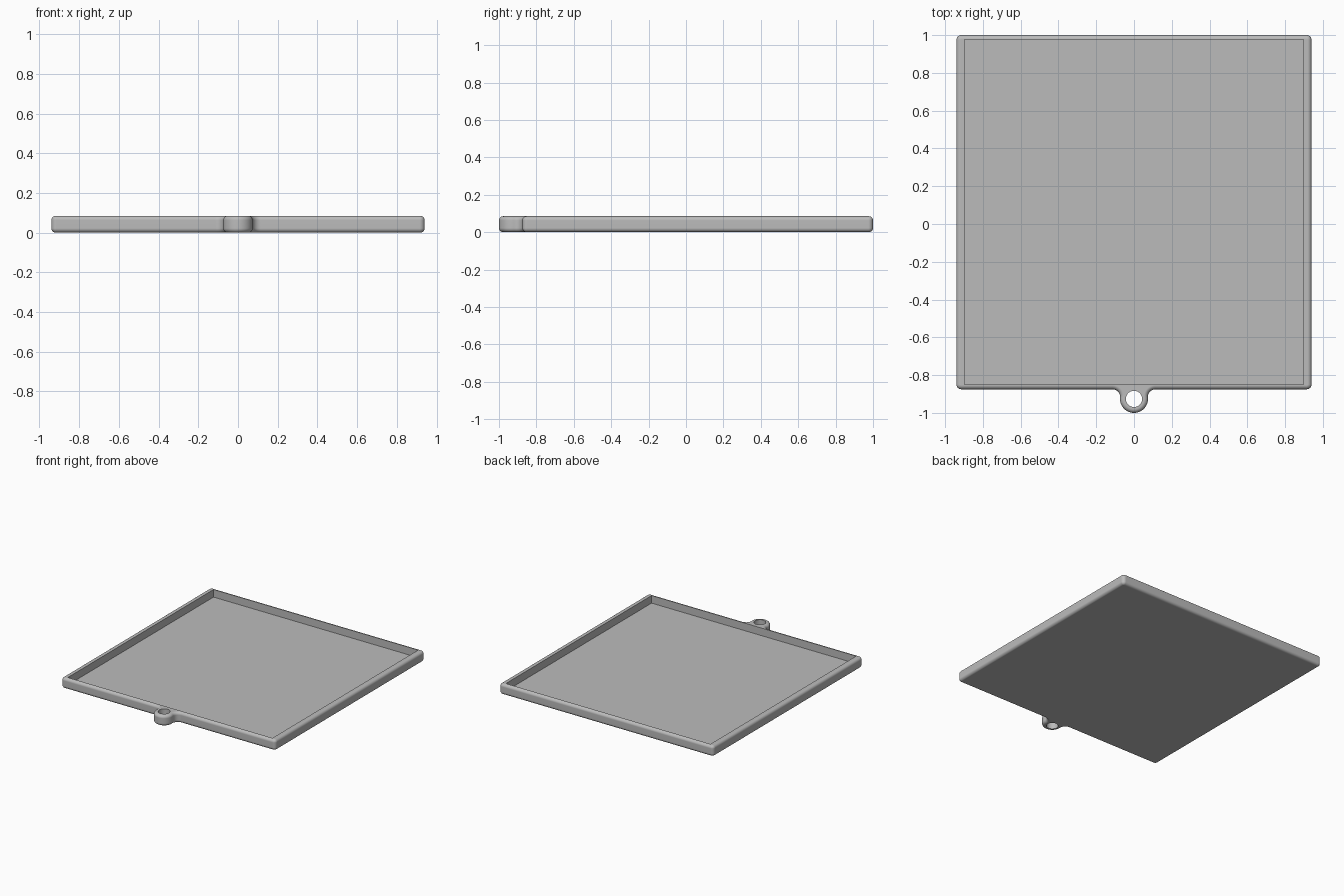
import bpy
import bmesh
from math import sin, cos, pi, atan2, sqrt

cube = bpy.data.objects.get("Cube")
if cube:
    bpy.data.objects.remove(cube, do_unlink=True)

HALF_X, FRONT, BACK, HEIGHT = 0.94, -0.875, 1.0, 0.085
FLOOR = 0.025
CORNER, EDGE = 0.025, 0.022
LOOP_Y, LOOP_R, HOLE_R, FILLET = -0.926, 0.074, 0.043, 0.04

grey = bpy.data.materials.new("light grey")
grey.use_nodes = True
colour = (0.5, 0.5, 0.5, 1)
grey.diffuse_color = colour
grey.node_tree.nodes["Principled BSDF"].inputs["Base Color"].default_value = colour


def arc(cx, cy, r, start, end, steps):
    angles = [start + (end - start) * i / steps for i in range(steps + 1)]
    return [(cx + r * cos(a), cy + r * sin(a)) for a in angles]


def outline(inset):
    """Tray outline with the filleted hanging loop, moved inward by inset."""
    fy = FRONT - FILLET
    fx = sqrt((LOOP_R + FILLET) ** 2 - (fy - LOOP_Y) ** 2)
    a = atan2(fy - LOOP_Y, fx)
    pts = arc(0, LOOP_Y, LOOP_R - inset, pi - a, 2 * pi + a, 40)
    pts += arc(fx, fy, FILLET + inset, pi + a, pi / 2, 12)[1:]
    x, y0, y1 = HALF_X - CORNER, FRONT + CORNER, BACK - CORNER
    for i, (cx, cy) in enumerate([(x, y0), (x, y1), (-x, y1), (-x, y0)]):
        start = (i - 1) * pi / 2
        pts += arc(cx, cy, CORNER - inset, start, start + pi / 2, 6)
    pts += arc(-fx, fy, FILLET + inset, pi / 2, -a, 12)[:-1]
    return pts


def finish(bm, name):
    bmesh.ops.recalc_face_normals(bm, faces=bm.faces)
    mesh = bpy.data.meshes.new(name)
    bm.to_mesh(mesh)
    bm.free()
    mesh.materials.append(grey)
    obj = bpy.data.objects.new(name, mesh)
    bpy.context.collection.objects.link(obj)
    return obj


# Tray body: stacked outlines with rounded upper and lower edges
steps = 6
quarter = [(EDGE * (1 - sin(i * pi / 2 / steps)), EDGE * (1 - cos(i * pi / 2 / steps)))
           for i in range(steps + 1)]
levels = quarter + [(d, HEIGHT - z) for d, z in reversed(quarter)]
bm = bmesh.new()
rings = [[bm.verts.new((x, y, z)) for x, y in outline(d)] for d, z in levels]
for low, high in zip(rings, rings[1:]):
    for i in range(len(low)):
        j = (i + 1) % len(low)
        bm.faces.new((low[i], low[j], high[j], high[i]))
bm.faces.new(rings[0][::-1])
bm.faces.new(rings[-1])
tray = finish(bm, "tray")

# Cutter for the recess
bm = bmesh.new()
bmesh.ops.create_cube(bm, size=1)
in_front, in_back = -0.851, 0.976
for v in bm.verts:
    v.co.x *= 2 * 0.898
    v.co.y = in_back if v.co.y > 0 else in_front
    v.co.z = 0.2 if v.co.z > 0 else FLOOR
recess = finish(bm, "recess_cutter")

# Cutter for the hole in the hanging loop
bm = bmesh.new()
bmesh.ops.create_cone(bm, cap_ends=True, segments=48, radius1=HOLE_R,
                      radius2=HOLE_R, depth=1)
bmesh.ops.translate(bm, verts=bm.verts, vec=(0, LOOP_Y, 0))
hole = finish(bm, "hole_cutter")

# Cut, then smooth the rounded edges
bpy.ops.object.select_all(action="DESELECT")
bpy.context.view_layer.objects.active = tray
tray.select_set(True)
for cutter in (recess, hole):
    cutter.hide_render = True
    mod = tray.modifiers.new("cut", "BOOLEAN")
    mod.operation = "DIFFERENCE"
    mod.solver = "EXACT"
    mod.object = cutter
    bpy.ops.object.modifier_apply(modifier=mod.name)
    bpy.data.objects.remove(cutter, do_unlink=True)
bpy.ops.object.shade_smooth_by_angle(angle=0.6)
weighted = tray.modifiers.new("even_shading", "WEIGHTED_NORMAL")
weighted.keep_sharp = True
